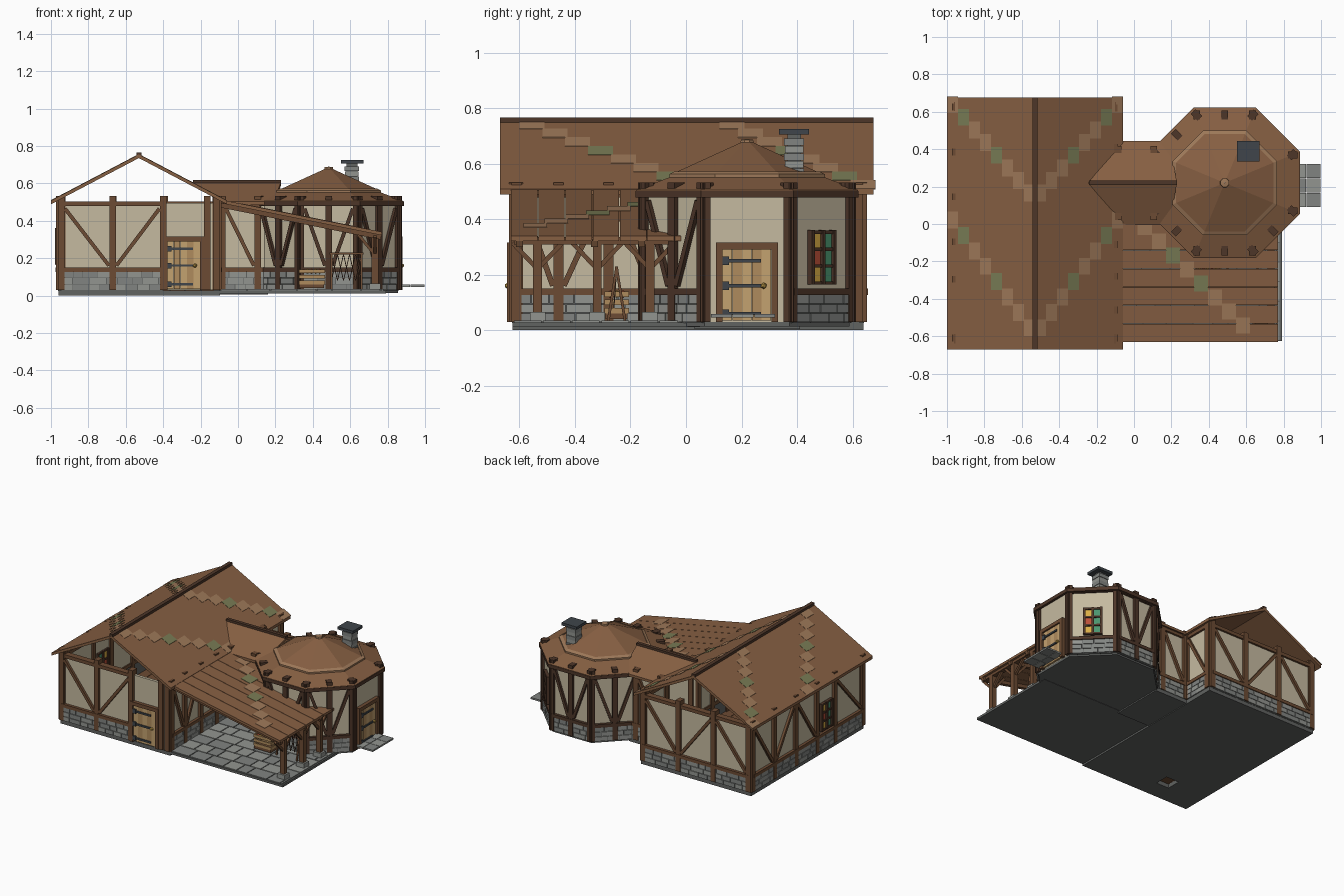
import bpy, bmesh, math, random
from mathutils import Matrix, Vector

if "Cube" in bpy.data.objects:
    bpy.data.objects.remove(bpy.data.objects["Cube"])
random.seed(4)

COL = dict(roof=(.24, .115, .055), tile=(.34, .19, .10), moss=(.19, .20, .09), cream=(.56, .49, .35),
           beam=(.15, .07, .033), dark=(.075, .037, .022), stone=(.29, .30, .28), stone2=(.22, .23, .22),
           mortar=(.12, .125, .12), plank=(.55, .36, .16), plank2=(.43, .26, .11), iron=(.05, .06, .07),
           brass=(.6, .38, .08), red=(.5, .08, .04), yellow=(.7, .42, .06), green=(.07, .3, .16))
MATS = {}
for k, c in COL.items():
    MATS[k] = bpy.data.materials.new(k)
    MATS[k].diffuse_color = (*c, 1)
parts = {}
I = Matrix.Identity(4)


def part(name, mat):
    return parts.setdefault((name, mat), bmesh.new())


def box(name, mat, lo, hi, M=I):
    lo, hi = Vector(lo), Vector(hi)
    s = Matrix.Diagonal((*(hi - lo), 1))
    bmesh.ops.create_cube(part(name, mat), size=1, matrix=M @ Matrix.Translation((lo + hi) / 2) @ s)


def beam(name, mat, a, b, w, d, M=I):
    """square timber from a to b"""
    a, b = Vector(a), Vector(b)
    v = b - a
    side = Vector((0, 1, 0)) if abs(v.normalized().y) < .9 else Vector((1, 0, 0))
    x = v.normalized()
    z = x.cross(side).normalized()
    y = z.cross(x)
    R = Matrix((x, y, z)).transposed().to_4x4()
    bmesh.ops.create_cube(part(name, mat), size=1, matrix=M @ Matrix.Translation((a + b) / 2) @ R
                          @ Matrix.Diagonal((v.length, d, w, 1)))


def prism(name, mat, top, t):
    """polygon thickened downwards by t"""
    bm = part(name, mat)
    up = [bm.verts.new(p) for p in top]
    dn = [bm.verts.new((p[0], p[1], p[2] - t)) for p in top]
    bm.faces.new(up)
    bm.faces.new(dn[::-1])
    n = len(up)
    for i in range(n):
        bm.faces.new((up[i], dn[i], dn[(i + 1) % n], up[(i + 1) % n]))


CX, CY, C8 = .485, .22, math.cos(math.pi / 8)


def octa(name, mat, prof):
    """closed (apothem, z) profile swept round the eight-sided tower"""
    bm = part(name, mat)
    rings = [[bm.verts.new((CX + r / C8 * math.cos((k + .5) * math.pi / 4),
                            CY + r / C8 * math.sin((k + .5) * math.pi / 4), z)) for k in range(8)] for r, z in prof]
    for i in range(len(rings)):
        a, b = rings[i], rings[(i + 1) % len(rings)]
        for k in range(8):
            bm.faces.new((a[k], a[(k + 1) % 8], b[(k + 1) % 8], b[k]))


def door(name, M, u):
    w = .10
    for s in (-1, 1):
        box(name + "_frame", "beam", (u + s * w - .012, -.035, .03), (u + s * w + .012, .025, .31), M)
    box(name + "_frame", "beam", (u - w - .012, -.035, .29), (u + w + .012, .025, .315), M)
    for i in range(5):
        a = u - .088 + i * .0352
        box(name + "_planks", ("plank", "plank2")[i % 2], (a, -.024, .035), (a + .034, .015, .29), M)
    for z in (.06, .16, .25):
        box(name + "_hinges", "iron", (u - .085, -.032, z - .006), (u + .05, -.02, z + .006), M)
        box(name + "_hinges", "iron", (u - .088, -.034, z - .015), (u - .065, -.02, z + .015), M)
    bmesh.ops.create_icosphere(part(name + "_knob", "brass"), subdivisions=1, radius=.012,
                               matrix=M @ Matrix.Translation((u + .06, -.032, .16)))


def window(name, M, u):
    for s in (-1, 0, 1):
        box(name + "_frame", "dark", (u + s * .055 - .007, -.034, .165), (u + s * .055 + .007, .025, .36), M)
    for i in range(4):
        z = .17 + i * .061
        box(name + "_frame", "dark", (u - .062, -.03, z - .006), (u + .062, .022, z + .006), M)
        for s, cols in ((-1, ("yellow", "red", "yellow")), (0, ("green", "green", "green"))):
            if i < 3:
                box(name + "_panes", cols[i], (u + s * .055 + .005, -.022, z), (u + s * .055 + .05, .016, z + .06), M)


def wall(name, p0, p1, posts=(), spans=None, win=None, dr=None, pm="beam", diag=True):
    """half-timbered wall; outside lies to the right of p0 -> p1"""
    v = Vector(p1) - Vector(p0)
    L = v.length
    M = Matrix.Translation((*p0, 0)) @ Matrix.Rotation(math.atan2(v.y, v.x), 4, 'Z')
    spans = [(0, L)] if spans is None else spans
    box(name + "_plaster", "cream", (0, -.01, .03), (L, .01, .495), M)
    for a, b in spans:
        box(name + "_plinth", "mortar", (a, -.017, .025), (b, .012, .13), M)
        for r in range(3):
            u = a
            while u < b - .01:
                e = min(b, u + random.uniform(.05, .1))
                box(name + "_stones", random.choice(("stone", "stone2")), (u + .002, -.025, .03 + r * .033),
                    (e - .002, .005, .06 + r * .033), M)
                u = e
        box(name + "_sill_beam", pm, (a, -.03, .127), (b, .018, .15), M)
        box(name + "_top_beam", pm, (a, -.024, .478), (b, .02, .502), M)
    for u in posts:
        box(name + "_posts", pm, (u - .018, -.028, .03), (u + .018, .022, .532), M)
    for i, (a, b) in enumerate(zip(posts, posts[1:])):
        busy = win if win is not None else dr
        if diag and not (busy is not None and a < busy < b) and b - a > .09:
            z0, z1 = ((.465, .16), (.16, .465))[i % 2]
            beam(name + "_braces", pm, (a + .02, -.016, z0), (b - .02, -.016, z1), .02, .022, M)
    if win is not None:
        window(name + "_window", M, win)
    if dr is not None:
        door(name + "_door", M, dr)


# hall walls
X0, X1, Y0, Y1 = -.945, -.115, -.61, .625
wall("hall_front", (X0, Y0), (X1, Y0), [0, .275, .545, .78, .83], [(0, .545)], dr=.655)
wall("hall_right_front", (X1, Y0), (X1, .05), [0, .15, .33, .5, .65])
wall("hall_right_back", (X1, .39), (X1, Y1), [.02, .23])
wall("hall_back", (X1, Y1), (X0, Y1), [0, .277, .553, .83])
wall("hall_left", (X0, Y1), (X0, Y0), [0, .24, .48, .72, .92, 1.235], win=.82)
# hall floor with a square hatch hole
hx, hy, r = -.65, -.44, .05
for lo, hi in (((-.96, -.625), (hx - r, .64)), ((hx + r, -.625), (-.095, .64)),
               ((hx - r, -.625), (hx + r, hy - r)), ((hx - r, hy + r), (hx + r, .64))):
    box("hall_foundation", "mortar", (*lo, 0), (*hi, .028))
for i in range(10):
    a = X0 + i * .083
    box("hall_floorboards", "beam", (a, Y0, .028), (a + .08, Y1, .036))

# hall roof, open gables
RX, RZ, EZ, HW = -.53, .755, .508, .47
for s in (-1, 1):
    prism("hall_roof", "roof", [(RX, -.67, RZ), (RX + s * HW, -.67, EZ), (RX + s * HW, .675, EZ), (RX, .675, RZ)], .02)
    for c, k in ((.12, 1.15), (-.6, 1.4)):
        for i in range(8):
            u0, u1 = i * HW / 8, (i + 1) * HW / 8
            y = c + k * u0
            f = lambda u: RZ - u * (RZ - EZ) / HW + .002
            m = "moss" if i in (3, 6) else "tile"
            prism("roof_tiles", m, [(RX + s * u0, y, f(u0)), (RX + s * u1, y, f(u1)),
                                    (RX + s * u1, y + .09, f(u1)), (RX + s * u0, y + .09, f(u0))], .004)
box("hall_ridge", "dark", (RX - .013, -.67, .735), (RX + .013, .675, .766))

# link passage
wall("link_front", (X1, .05), (.145, .05), [.03, .22])
wall("link_back", (.145, .39), (X1, .39), [.04, .23])
box("link_floor", "mortar", (-.1, .03, .005), (.16, .41, .03))
for s in (-1, 1):
    prism("link_roof", "roof", [(-.245, CY, .607), (-.06, CY + s * .225, .502), (.19, CY + s * .225, .502),
                                (.23, CY, .607)], .018)
box("link_ridge", "dark", (-.24, CY - .012, .595), (.23, CY + .012, .617))

# eight-sided tower: walls, floor, two-stage roof
AP = .36
for k in range(8):
    if k == 4:
        continue
    p = [(CX + AP / C8 * math.cos((k + d) * math.pi / 4), CY + AP / C8 * math.sin((k + d) * math.pi / 4))
         for d in (-.5, .5)]
    L = 2 * AP * math.tan(math.pi / 8)
    if k == 0:
        wall("tower_east", *p, [0, L], [], dr=L / 2, pm="dark")
    elif k == 1:
        wall("tower_window_side", *p, [0, L], win=L / 2, pm="dark")
    else:
        wall("tower_side_%d" % k, *p, [0, L / 2, L], pm="dark")
octa("tower_floor", "mortar", [(.001, .014), (.37, .014), (.37, .032), (.001, .032)])
octa("tower_lower_roof", "roof", [(.40, .505), (.40, .485), (.25, .535), (.25, .562)])
octa("tower_eave", "dark", [(.402, .502), (.402, .478), (.385, .478), (.385, .502)])
octa("tower_upper_roof", "roof", [(.27, .563), (.27, .551), (.003, .668), (.003, .685)])
octa("tower_roof_trim", "tile", [(.26, .562), (.28, .55), (.28, .562), (.26, .572)])
octa("tower_finial", "tile", [(.001, .67), (.025, .67), (.022, .686), (.001, .689)])

# chimney
for i in range(6):
    d = .003 * (i % 2)
    box("chimney", ("stone", "stone2")[i % 2], (.573 - d, .357 - d, .53 + i * .027), (.645 + d, .423 + d, .556 + i * .027))
box("chimney", "mortar", (.58, .365, .53), (.638, .415, .71))
box("chimney_cap", "iron", (.55, .335, .705), (.67, .443, .724))

# door step slabs
for i in range(2):
    for j in range(3):
        box("door_step", ("stone", "stone2")[(i + j) % 2], (.845 + i * .078, .09 + j * .078, .046),
            (.92 + i * .078, .165 + j * .078, .058))

# porch roof planks, fitted round the tower
pz = lambda x: .508 - (x + .07) * .2
P = lambda *q: [(x, y, pz(x)) for x, y in q]
for i in range(5):
    a = -.63 + i * .098
    prism("porch_roof", "roof", P((-.075, a), (.77, a), (.77, a + .095), (-.075, a + .095)), .018)
prism("porch_roof", "roof", P((-.075, -.14), (.335, -.14), (.13, .05), (-.075, .05)), .018)
prism("porch_roof", "roof", P((.635, -.14), (.77, -.14), (.77, -.01)), .018)
for i in range(8):
    x, y = .02 + i * .075, -.06 - i * .075
    m = "moss" if i in (2, 4) else "tile"
    prism("porch_tiles", m, [(a, b, pz(a) + .002) for a, b in ((x, y), (x + .075, y), (x + .075, y + .085), (x, y + .085))], .004)
# porch frame
box("porch_edge_beam", "beam", (.715, -.62, .308), (.75, -.04, .335))
for y in (-.6, -.33, -.16):
    beam("porch_rafters", "beam", (-.09, y, pz(-.09) - .03), (.765, y, pz(.765) - .03), .024, .024)
for y in (-.535, -.32, -.13):
    box("porch_posts", "beam", (.715, y - .016, .05), (.75, y + .016, .32))
    box("porch_post_feet", "stone", (.702, y - .028, .03), (.762, y + .028, .065))
    for s in (-1, 1):
        if y + s * .09 < -.04:
            beam("porch_braces", "beam", (.732, y, .22), (.732, y + s * .09, .315), .016, .016)
    beam("porch_braces", "beam", (.73, y, .22), (.64, y, .33), .016, .016)
# porch paving
box("porch_slab", "mortar", (-.1, -.625, .012), (.79, .05, .028))
for j in range(6):
    x = -.09
    while x < .77:
        e = min(.785, x + random.uniform(.08, .16))
        y = -.62 + j * .105
        box("porch_paving", random.choice(("stone", "stone2")), (x, y, .026), (e - .006, y + .099, .034))
        x = e

# fruit crate
for z in (.06, .09, .12):
    for y in (-.29, -.21):
        box("crate", "plank2", (.33, y - .004, z), (.46, y + .004, z + .02))
    for x in (.33, .46):
        box("crate", "plank2", (x - .004, -.29, z), (x + .004, -.21, z + .02))
box("crate_base", "beam", (.33, -.29, .04), (.46, -.21, .06))
for i in range(5):
    for j in range(3):
        bmesh.ops.create_icosphere(part("fruit", ("red", "yellow")[(i + j) % 2]), subdivisions=1, radius=.014,
                                   matrix=Matrix.Translation((.35 + i * .022, -.273 + j * .023, .13)))
# drying rack with a net
for x in (.5, .66):
    for y in (-.28, -.22):
        beam("rack_frame", "beam", (x, y, .035), (x, -.25, .225), .01, .01)
beam("rack_frame", "beam", (.49, -.25, .225), (.67, -.25, .225), .01, .01)
for i in range(5):
    x = .5 + i * .032
    for s in (0, 1):
        beam("rack_net", "dark", (x + .032 * s, -.26, .08), (x + .032 * (1 - s), -.25, .22), .004, .004)

for (name, mat), bm in parts.items():
    bmesh.ops.recalc_face_normals(bm, faces=bm.faces)
    me = bpy.data.meshes.new(name)
    bm.to_mesh(me)
    bm.free()
    me.materials.append(MATS[mat])
    bpy.context.collection.objects.link(bpy.data.objects.new(name + ("" if mat == "beam" else "_" + mat), me))

for m in bpy.data.materials:
    if m.users and not m.is_grease_pencil:
        m.use_nodes = True
        m.node_tree.nodes["Principled BSDF"].inputs["Base Color"].default_value = m.diffuse_color
